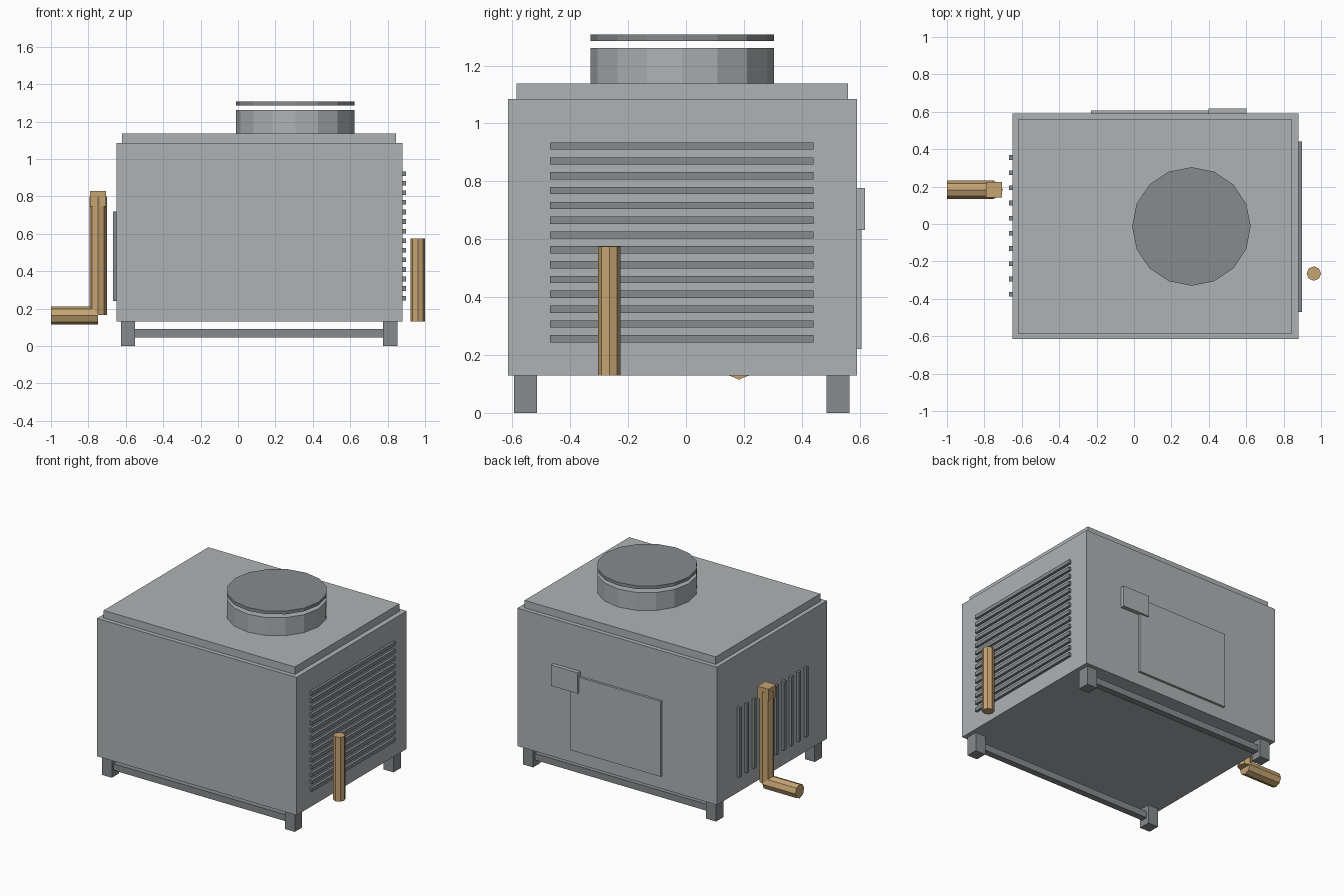
import bpy
import math

cube = bpy.data.objects.get("Cube")
if cube:
    bpy.data.objects.remove(cube, do_unlink=True)


def material(name, rgb):
    m = bpy.data.materials.new(name)
    m.use_nodes = True
    m.diffuse_color = (*rgb, 1)
    m.node_tree.nodes["Principled BSDF"].inputs["Base Color"].default_value = (*rgb, 1)
    return m


light = material("light_grey_metal", (0.42, 0.45, 0.46))
dark = material("dark_grey_metal", (0.24, 0.26, 0.27))
tan = material("tan_pipe", (0.56, 0.37, 0.17))


def finish(name, mat):
    o = bpy.context.object
    o.name = o.data.name = name
    o.data.materials.append(mat)
    return o


def box(name, mat, x, y, z):
    """Box from (min, max) ranges on each axis."""
    bpy.ops.mesh.primitive_cube_add(size=1, location=[sum(r) / 2 for r in (x, y, z)])
    bpy.context.object.scale = [r[1] - r[0] for r in (x, y, z)]
    bpy.ops.object.transform_apply(location=False, rotation=False, scale=True)
    return finish(name, mat)


def cylinder(name, mat, sides, radius, length, center, along_x=False):
    bpy.ops.mesh.primitive_cylinder_add(
        vertices=sides, radius=radius, depth=length, location=center,
        rotation=(0, math.pi / 2 if along_x else 0, 0))
    return finish(name, mat)


# Cabinet and lid
box("cabinet", light, (-0.65, 0.88), (-0.615, 0.59), (0.13, 1.085))
box("lid", light, (-0.62, 0.845), (-0.585, 0.56), (1.085, 1.137))

# Fan housing with its raised cap
cylinder("fan_housing", light, 16, 0.317, 0.125, (0.307, -0.013, 1.1985))
cylinder("fan_cap", dark, 16, 0.317, 0.022, (0.307, -0.013, 1.296))

# Feet and the rails joining them
for side, y in (("front", -0.555), ("back", 0.525)):
    for hand, x in (("right", -0.588), ("left", 0.814)):
        box(f"{side}_{hand}_foot", dark, (x - 0.038, x + 0.038),
            (y - 0.04, y + 0.04), (0, 0.13))
    box(f"{side}_rail", dark, (-0.57, 0.8), (y - 0.022, y + 0.022), (0.045, 0.09))

# Horizontal louvres on the left side
for i in range(14):
    z = 0.256 + i * 0.0512
    box(f"left_louvre_{i + 1}", dark, (0.875, 0.898), (-0.47, 0.44),
        (z - 0.0125, z + 0.0125))

# Vertical louvres on the right side
for i in range(10):
    y = -0.375 + i * 0.0812
    box(f"right_louvre_{i + 1}", dark, (-0.668, -0.645),
        (y - 0.0125, y + 0.0125), (0.24, 0.72))

# Access panel and control box on the back
box("access_panel", light, (-0.23, 0.46), (0.585, 0.606), (0.22, 0.742))
box("control_box", light, (0.397, 0.602), (0.585, 0.618), (0.632, 0.776))

# Pipes
cylinder("left_pipe", tan, 8, 0.0385, 0.445, (0.9615, -0.265, 0.3525))
cylinder("right_riser_pipe", tan, 8, 0.0465, 0.635, (-0.748, 0.183, 0.4825))
cylinder("right_outlet_pipe", tan, 8, 0.0485, 0.252, (-0.874, 0.183, 0.1635), True)
box("right_pipe_elbow", tan, (-0.79, -0.706), (0.141, 0.225), (0.745, 0.83))
